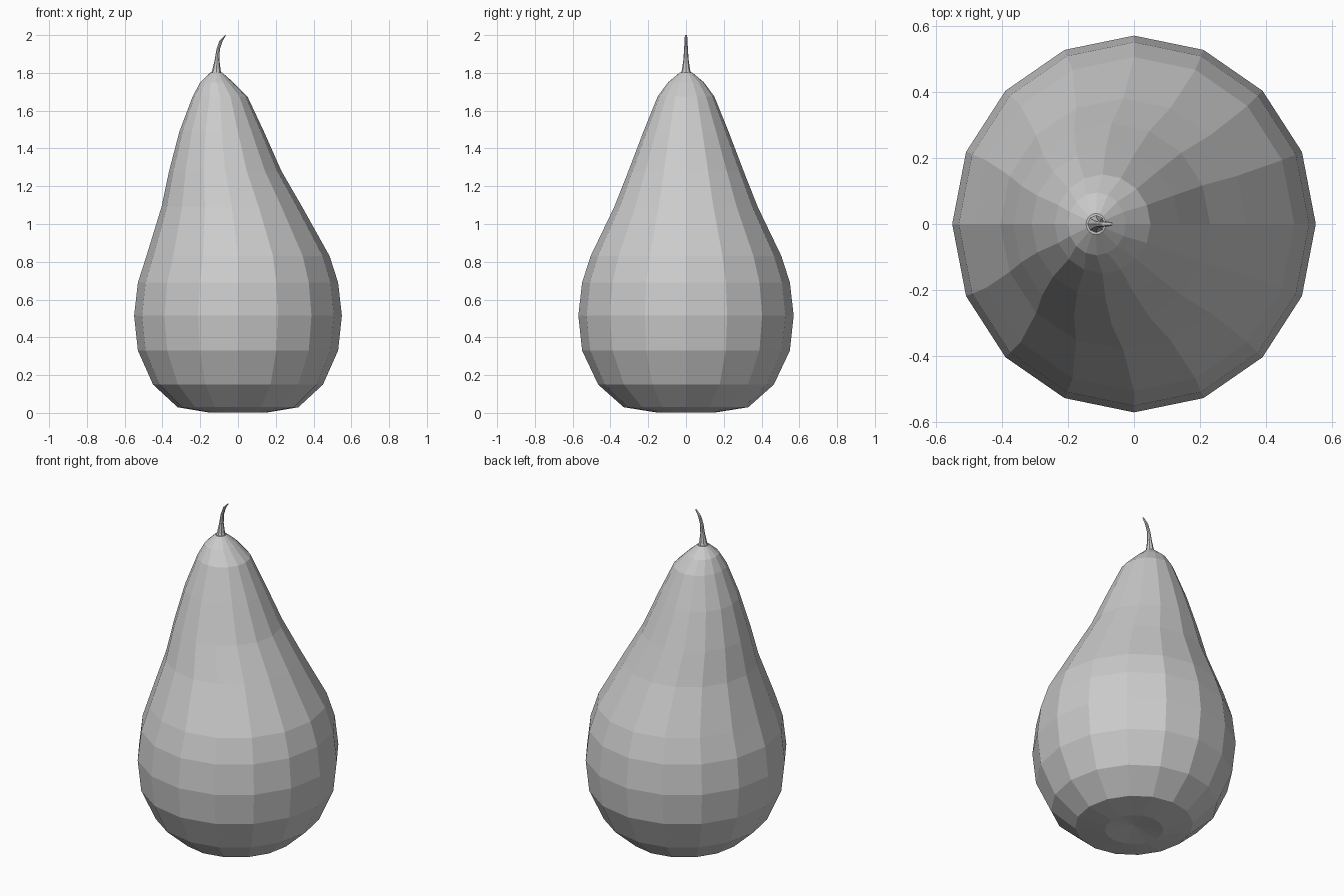
import bpy, bmesh, math

if "Cube" in bpy.data.objects:
    bpy.data.objects.remove(bpy.data.objects["Cube"])


def loft(name, rings, sides, bottom_pole=None):
    """Skin stacked elliptical rings given as (centre x, radius x, radius y, z)."""
    bm = bmesh.new()
    loops = []
    for cx, rx, ry, z in rings:
        loops.append([bm.verts.new((cx + rx * math.cos(2 * math.pi * i / sides),
                                    ry * math.sin(2 * math.pi * i / sides), z))
                      for i in range(sides)])
    for a, b in zip(loops, loops[1:]):
        for i in range(sides):
            j = (i + 1) % sides
            bm.faces.new((a[i], a[j], b[j], b[i]))
    if bottom_pole:
        pole = bm.verts.new(bottom_pole)
        for i in range(sides):
            bm.faces.new((loops[0][(i + 1) % sides], loops[0][i], pole))
    else:
        bm.faces.new(loops[0][::-1])
    bm.faces.new(loops[-1])
    bmesh.ops.recalc_face_normals(bm, faces=bm.faces)
    mesh = bpy.data.meshes.new(name)
    bm.to_mesh(mesh)
    bm.free()
    obj = bpy.data.objects.new(name, mesh)
    bpy.context.collection.objects.link(obj)
    return obj


# Fruit body: (left x, right x, y radius, z), leaning left toward the top
outline = [
    (-0.16, 0.16, 0.16, 0.003), (-0.32, 0.32, 0.33, 0.03),
    (-0.45, 0.45, 0.465, 0.15), (-0.53, 0.53, 0.55, 0.33),
    (-0.55, 0.55, 0.57, 0.515), (-0.53, 0.53, 0.55, 0.69),
    (-0.485, 0.485, 0.505, 0.83), (-0.405, 0.34, 0.38, 1.09),
    (-0.365, 0.23, 0.305, 1.28), (-0.31, 0.137, 0.225, 1.49),
    (-0.24, 0.05, 0.15, 1.675), (-0.2, -0.025, 0.095, 1.75),
    (-0.145, -0.085, 0.032, 1.803),
]
loft("fruit_body", [((l + r) / 2, (r - l) / 2, ry, z) for l, r, ry, z in outline],
     16, bottom_pole=(0, 0, 0.028))

# Curved stem, flared at its base
loft("stem", [
    (-0.115, 0.03, 0.03, 1.79), (-0.114, 0.022, 0.022, 1.815),
    (-0.111, 0.012, 0.014, 1.87), (-0.105, 0.009, 0.010, 1.925),
    (-0.09, 0.009, 0.008, 1.97), (-0.066, 0.003, 0.006, 2.0),
], 8)
